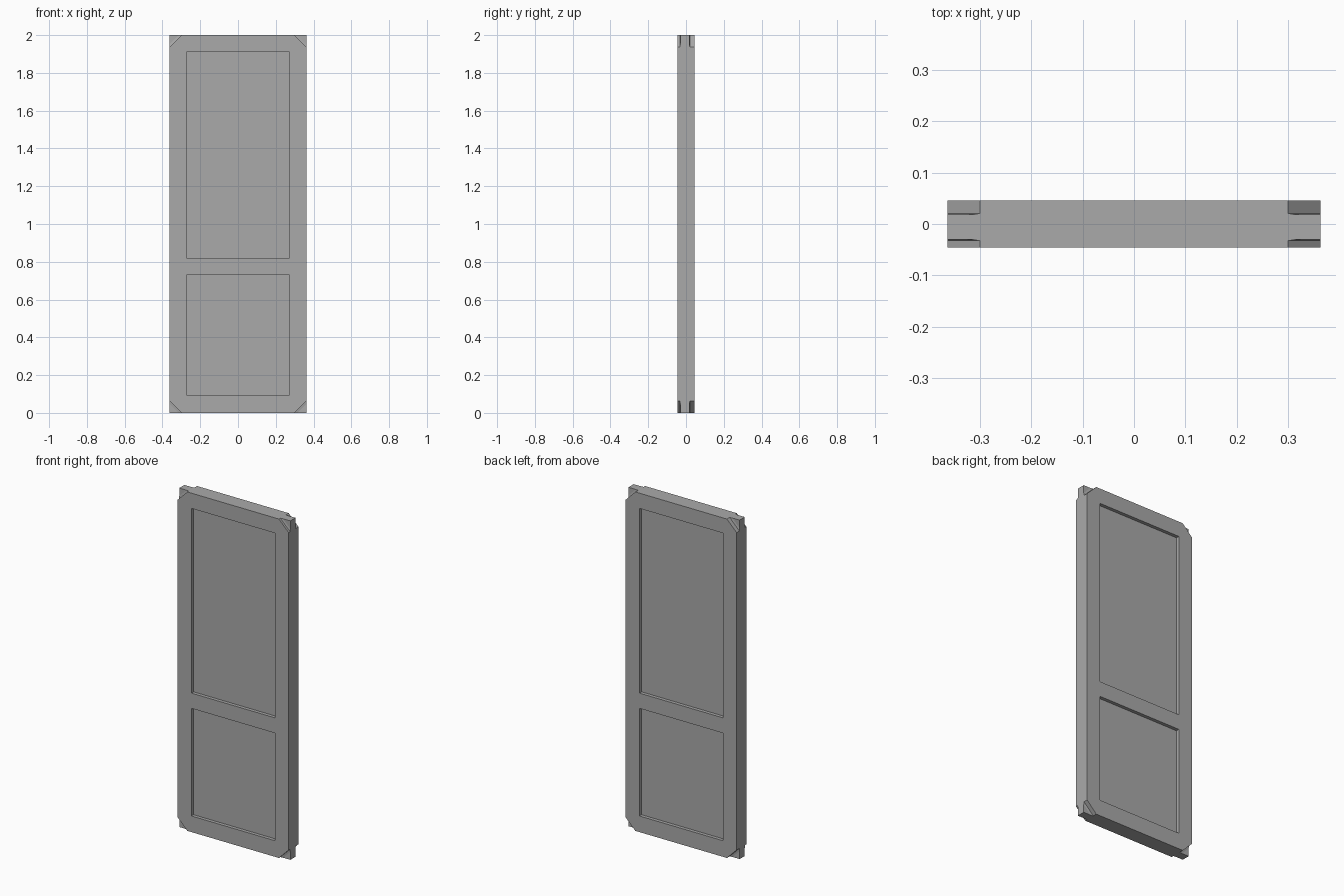
import bpy
import bmesh
from mathutils import Vector

if "Cube" in bpy.data.objects:
    bpy.data.objects.remove(bpy.data.objects["Cube"], do_unlink=True)

HALF_W, HALF_D, HEIGHT = 0.3625, 0.0456, 2.0
PANEL_HALF_W = 0.272
RECESS = 0.02

grey = bpy.data.materials.new("plain_grey")
grey.use_nodes = True
colour = (0.4, 0.4, 0.4, 1)
grey.diffuse_color = colour
grey.node_tree.nodes["Principled BSDF"].inputs["Base Color"].default_value = colour


def add_hull(bm, points):
    verts = [bm.verts.new(p) for p in points]
    bmesh.ops.convex_hull(bm, input=verts)


def add_box(bm, low, high):
    add_hull(bm, [Vector((x, y, z)) for x in (low[0], high[0])
                  for y in (low[1], high[1]) for z in (low[2], high[2])])


def make_object(name, bm):
    bmesh.ops.dissolve_limit(bm, angle_limit=0.001, verts=bm.verts, edges=bm.edges)
    bmesh.ops.recalc_face_normals(bm, faces=bm.faces)
    mesh = bpy.data.meshes.new(name)
    bm.to_mesh(mesh)
    bm.free()
    mesh.materials.append(grey)
    obj = bpy.data.objects.new(name, mesh)
    bpy.context.collection.objects.link(obj)
    return obj


# Solid door slab
bm = bmesh.new()
add_box(bm, (-HALF_W, -HALF_D, 0), (HALF_W, HALF_D, HEIGHT))
door = make_object("door_panel", bm)

# Cutters for the recessed panels and the notched corners
bm = bmesh.new()
for side, floor in ((-1, 0.03), (1, 0.018)):
    for bottom, top in ((0.095, 0.73), (0.82, 1.91)):
        add_box(bm, (-PANEL_HALF_W, side * (HALF_D - RECESS), bottom),
                (PANEL_HALF_W, side * 0.1, top))
    # Diagonal notch with a small sloped foot where it meets the core
    section = ((0.0635, 0.1), (0.0635, floor + 0.0025), (0.047, floor),
               (-0.1, floor), (-0.1, 0.1))
    for sx in (-1, 1):
        for sz in (-1, 1):
            add_hull(bm, [Vector((sx * (HALF_W - c / 2 - s), side * y,
                                  HEIGHT / 2 + sz * (HEIGHT / 2 - c / 2 + s)))
                          for c, y in section for s in (-0.2, 0.2)])
cutter = make_object("recess_cutter", bm)
cutter.hide_render = True

# Carve the slab, then drop the cutter
cut = door.modifiers.new("recesses", "BOOLEAN")
cut.operation = "DIFFERENCE"
cut.solver = "EXACT"
cut.object = cutter
bpy.context.view_layer.objects.active = door
bpy.ops.object.modifier_apply(modifier=cut.name)
bpy.data.objects.remove(cutter, do_unlink=True)
